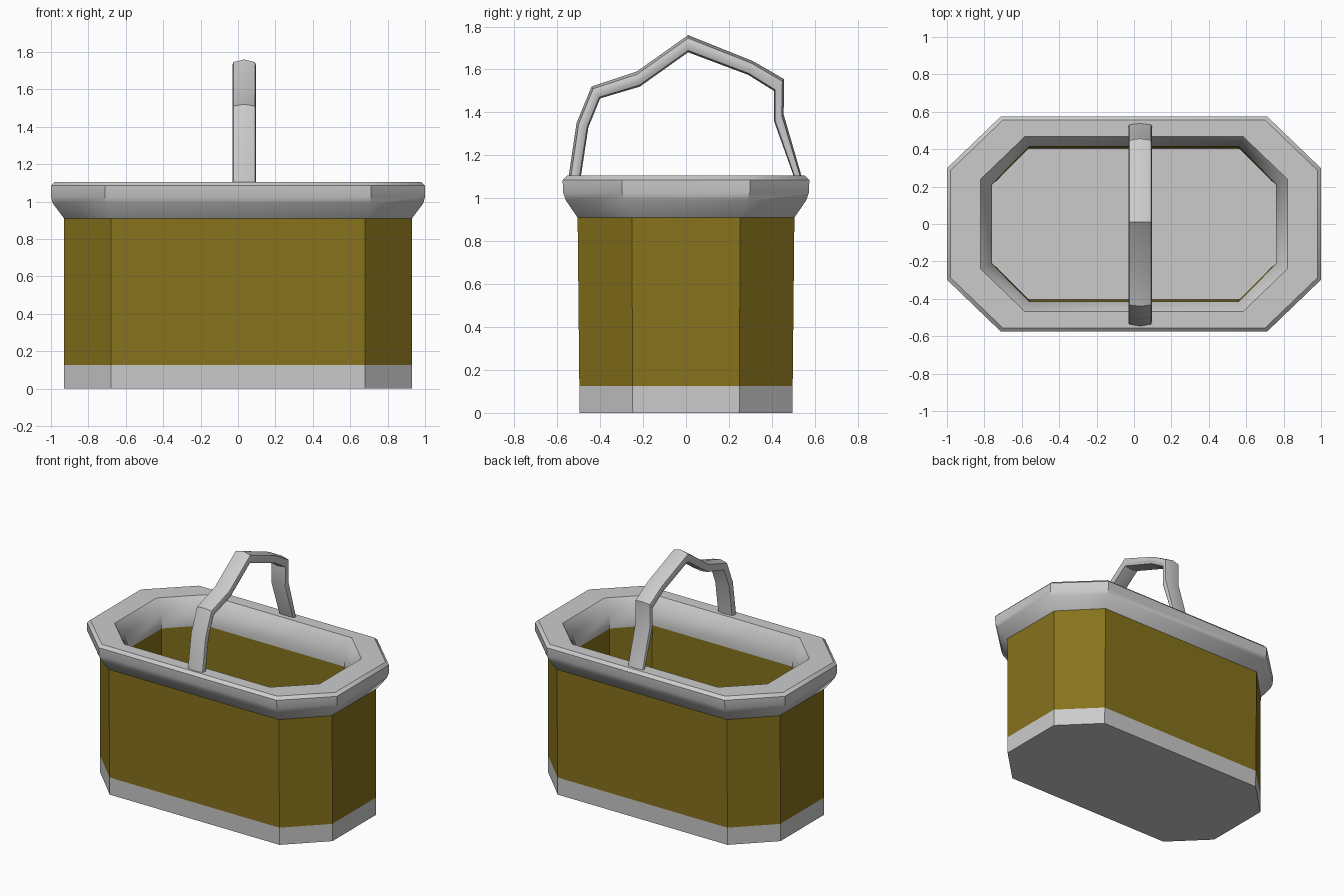
import bpy, math
from mathutils import Vector

if "Cube" in bpy.data.objects:
    bpy.data.objects.remove(bpy.data.objects["Cube"])

brown = bpy.data.materials.new("brown_panel")
brown.diffuse_color = (0.24, 0.17, 0.012, 1)
brown.use_nodes = True
brown.node_tree.nodes["Principled BSDF"].inputs["Base Color"].default_value = brown.diffuse_color


def make(name, verts, faces, mat=None):
    me = bpy.data.meshes.new(name)
    me.from_pydata(verts, [], faces)
    me.update()
    ob = bpy.data.objects.new(name, me)
    bpy.context.collection.objects.link(ob)
    if mat:
        me.materials.append(mat)
    bpy.ops.object.select_all(action='DESELECT')
    ob.select_set(True)
    bpy.context.view_layer.objects.active = ob
    bpy.ops.object.shade_smooth_by_angle(angle=math.radians(38))
    return ob


def octagon(hx, hy, cx, cy, z):
    """Chamfered rectangle, counter-clockwise; cx, cy are the chamfer ends."""
    return [(hx, -cy, z), (hx, cy, z), (cx, hy, z), (-cx, hy, z),
            (-hx, cy, z), (-hx, -cy, z), (-cx, -hy, z), (cx, -hy, z)]


def loft(name, rings, mat=None, cap_start=False, cap_end=False):
    n = len(rings[0])
    verts = [p for r in rings for p in r]
    faces = [(k*n + i, k*n + (i+1) % n, (k+1)*n + (i+1) % n, (k+1)*n + i)
             for k in range(len(rings) - 1) for i in range(n)]
    if cap_start:
        faces.append(tuple(reversed(range(n))))
    if cap_end:
        faces.append(tuple(range(len(verts) - n, len(verts))))
    return make(name, verts, faces, mat)


# Shared outlines where the parts meet
foot = octagon(0.93, 0.495, 0.68, 0.248, 0)
band = octagon(0.93, 0.497, 0.68, 0.249, 0.125)
neck = octagon(0.93, 0.505, 0.68, 0.252, 0.91)
in_top = octagon(0.76, 0.415, 0.56, 0.212, 0.91)
in_low = octagon(0.76, 0.405, 0.56, 0.208, 0.125)

# Base band, brown walls and inner floor
loft("base", [foot, band], cap_start=True)
loft("outer_wall", [band, neck], brown)
loft("inner_wall", [in_top, in_low], brown)
make("inner_floor", in_low, [tuple(range(8))])

# Flared rim wrapping over to the inside
loft("rim", [neck,
             octagon(0.99, 0.56, 0.705, 0.285, 0.99),
             octagon(1.0, 0.572, 0.712, 0.297, 1.025),
             octagon(1.0, 0.575, 0.712, 0.298, 1.085),
             octagon(0.98, 0.555, 0.702, 0.288, 1.105),
             octagon(0.82, 0.468, 0.583, 0.24, 1.105),
             octagon(0.76, 0.415, 0.56, 0.212, 1.02),
             in_top])

# Crooked carrying handle: outer and inner edges (y, z), front to back
outer = [(-0.55, 1.08), (-0.51, 1.35), (-0.44, 1.52), (-0.23, 1.59), (0.01, 1.76),
         (0.31, 1.64), (0.457, 1.555), (0.455, 1.39), (0.545, 1.08)]
inner = [(-0.493, 1.08), (-0.455, 1.33), (-0.40, 1.465), (-0.215, 1.52), (0.01, 1.68),
         (0.29, 1.575), (0.41, 1.50), (0.41, 1.36), (0.51, 1.08)]
# Cross-section: side offset, fraction from outer to inner edge
section = [(0, 0), (0.058, 0.18), (0.0625, 0.38), (0.0625, 0.65), (0.055, 0.9),
           (0, 1), (-0.055, 0.9), (-0.0625, 0.65), (-0.0625, 0.38), (-0.058, 0.18)]
rings = []
for o, i in zip(outer, inner):
    o, i = Vector(o), Vector(i)
    rings.append([(0.033 + w, *o.lerp(i, t)) for w, t in reversed(section)])
handle = loft("handle", rings, cap_start=True, cap_end=True)

# Make the handle faces point outward
import bmesh
bm = bmesh.new()
bm.from_mesh(handle.data)
bmesh.ops.recalc_face_normals(bm, faces=bm.faces)
bm.to_mesh(handle.data)
bm.free()
